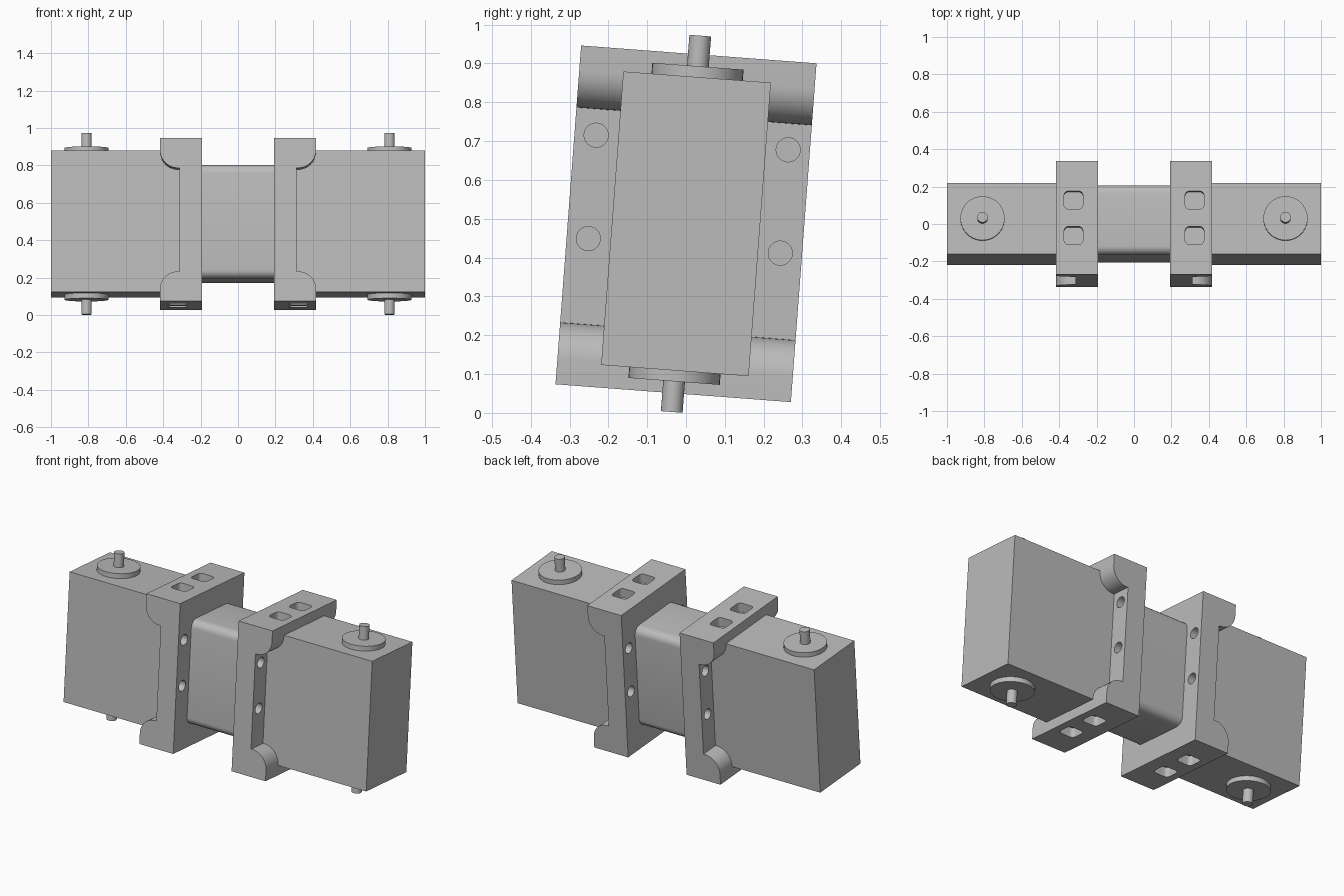
import bpy, bmesh, math
from mathutils import Matrix, Vector

cube = bpy.data.objects.get("Cube")
if cube:
    bpy.data.objects.remove(cube, do_unlink=True)

grey = bpy.data.materials.new("plain_grey")
grey.use_nodes = True
grey.diffuse_color = (0.5, 0.5, 0.5, 1)
grey.node_tree.nodes["Principled BSDF"].inputs["Base Color"].default_value = (0.5, 0.5, 0.5, 1)

# The whole assembly leans back a little about the x axis
TILT = Matrix.Translation((0, 0, 0.487)) @ Matrix.Rotation(math.radians(-4.33), 4, 'X')


def finish(name, bm):
    bmesh.ops.recalc_face_normals(bm, faces=bm.faces)
    bm.transform(TILT)
    mesh = bpy.data.meshes.new(name)
    bm.to_mesh(mesh)
    bm.free()
    mesh.materials.append(grey)
    obj = bpy.data.objects.new(name, mesh)
    bpy.context.collection.objects.link(obj)
    return obj


def smooth(obj):
    bpy.ops.object.select_all(action='DESELECT')
    obj.select_set(True)
    bpy.context.view_layer.objects.active = obj
    bpy.ops.object.shade_smooth_by_angle(angle=math.radians(30))


def add_box(bm, centre, size, radius=0.0, axis=None):
    """Box, with the edges along one axis optionally rounded."""
    m = Matrix.Translation(centre) @ Matrix.Diagonal((*size, 1))
    verts = bmesh.ops.create_cube(bm, size=1, matrix=m)["verts"]
    if radius:
        edges = {e for v in verts for e in v.link_edges
                 if abs((e.verts[0].co - e.verts[1].co).normalized()[axis]) > 0.9}
        bmesh.ops.bevel(bm, geom=list(edges), offset=radius, segments=6,
                        profile=0.5, affect='EDGES')


def add_cylinder(bm, centre, radius, depth, along_x=False):
    m = Matrix.Translation(centre)
    if along_x:
        m = m @ Matrix.Rotation(math.pi / 2, 4, 'Y')
    bmesh.ops.create_cone(bm, cap_ends=True, segments=40, radius1=radius,
                          radius2=radius, depth=depth, matrix=m)


# Flange dimensions
INNER, WEB, OUTER = 0.193, 0.313, 0.417
HALF_W, HALF_H = 0.304, 0.4375
LIP, ROUND = 0.16, 0.095


def make_flange(side, name):
    # Side profile: thin web with a rounded lip at top and bottom
    arc = [(OUTER - ROUND + ROUND * math.cos(a), HALF_H - LIP + ROUND - ROUND * math.sin(a))
           for a in (math.pi / 2 * i / 12 for i in range(13))]
    upper = [(INNER, HALF_H), (OUTER, HALF_H)] + arc + [(WEB, HALF_H - LIP)]
    profile = upper + [(x, -z) for x, z in reversed(upper)]
    bm = bmesh.new()
    face = bm.faces.new([bm.verts.new((side * x, -HALF_W, z)) for x, z in profile])
    ext = bmesh.ops.extrude_face_region(bm, geom=[face])["geom"]
    moved = [g for g in ext if isinstance(g, bmesh.types.BMVert)]
    bmesh.ops.translate(bm, verts=moved, vec=Vector((0, 2 * HALF_W, 0)))
    flange = finish(name, bm)

    # Cutters: bolt holes in the web and rounded pockets in the lips
    bm = bmesh.new()
    for y in (-0.248, 0.248):
        for z in (0.21, -0.057):
            for x in (INNER, WEB):
                add_cylinder(bm, (side * x, y, z), 0.031, 0.1, along_x=True)
    for y in (-0.095, 0.095):
        for z in (-1, 1):
            add_box(bm, (side * 0.3235, y, z * 0.432), (0.1, 0.096, 0.1), 0.022, 2)
    cutter = finish("cutter", bm)
    cutter.hide_render = True
    mod = flange.modifiers.new("cut", 'BOOLEAN')
    mod.operation, mod.solver, mod.object = 'DIFFERENCE', 'EXACT', cutter
    bpy.context.view_layer.objects.active = flange
    bpy.ops.object.modifier_apply(modifier=mod.name)
    bpy.data.objects.remove(cutter, do_unlink=True)
    smooth(flange)


# Rounded centre body
bm = bmesh.new()
add_box(bm, (0, 0, 0), (0.41, 0.372, 0.61), 0.045, 0)
smooth(finish("centre_body", bm))

for side, label in ((1, "left"), (-1, "right")):
    # End housing
    bm = bmesh.new()
    add_box(bm, (side * 0.625, 0, 0), (0.75, 0.381, 0.758))
    finish(label + "_housing", bm)

    make_flange(side, label + "_flange")

    # Disc and shaft above and below the housing
    for up, where in ((1, "top"), (-1, "bottom")):
        bm = bmesh.new()
        add_cylinder(bm, (side * 0.81, 0, up * 0.39), 0.118, 0.034)
        smooth(finish(f"{label}_{where}_disc", bm))
        bm = bmesh.new()
        add_cylinder(bm, (side * 0.81, 0, up * 0.4425), 0.028, 0.087)
        smooth(finish(f"{label}_{where}_shaft", bm))
